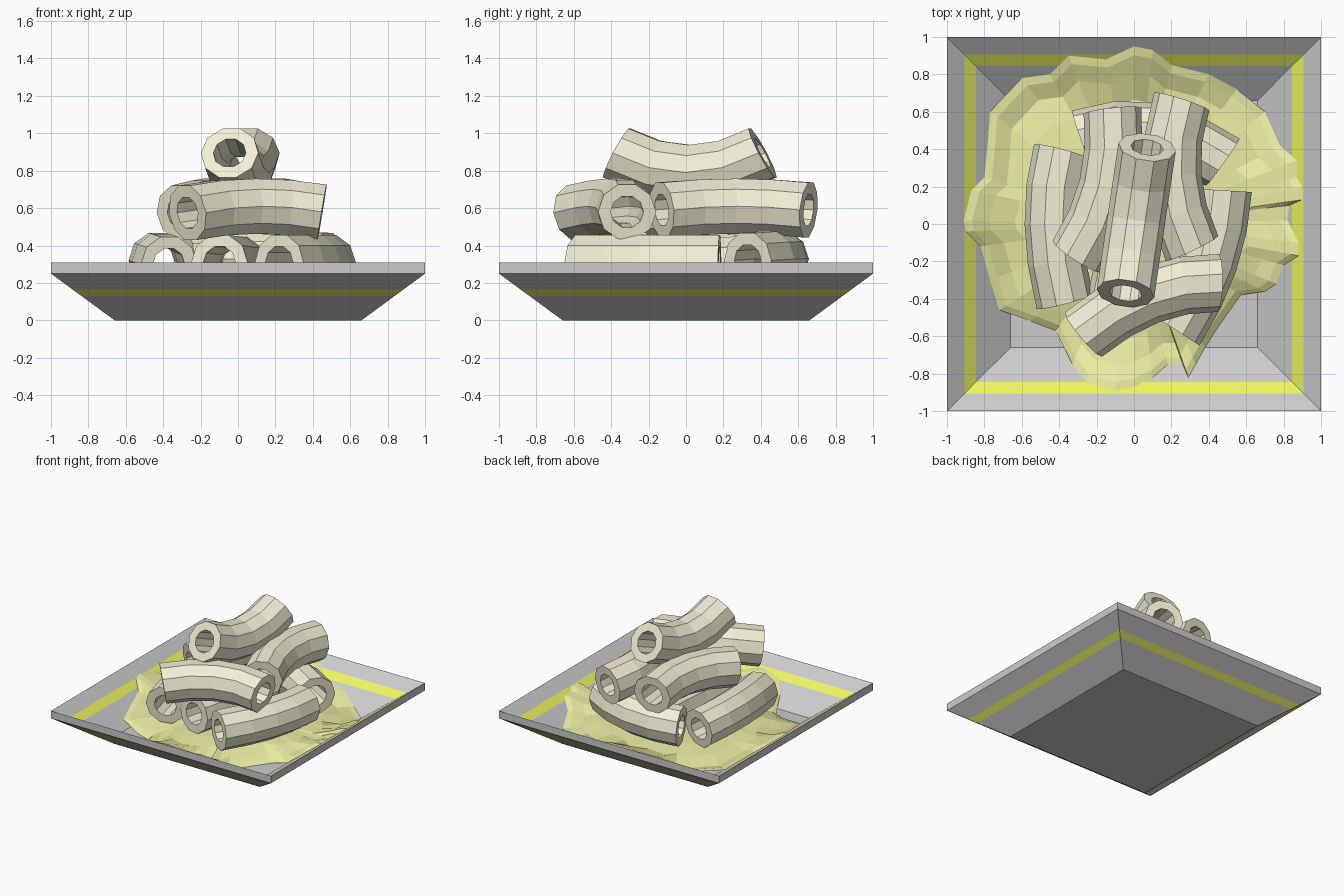
import bpy, math
from mathutils import Vector

if "Cube" in bpy.data.objects:
    bpy.data.objects.remove(bpy.data.objects["Cube"])


def material(name, color):
    m = bpy.data.materials.new(name)
    m.diffuse_color = (*color, 1)
    m.use_nodes = True
    m.node_tree.nodes["Principled BSDF"].inputs["Base Color"].default_value = m.diffuse_color
    return m


def mesh_object(name, verts, faces, mats=()):
    me = bpy.data.meshes.new(name)
    me.from_pydata(verts, [], faces)
    for m in mats:
        me.materials.append(m)
    ob = bpy.data.objects.new(name, me)
    bpy.context.collection.objects.link(ob)
    return ob


grey = material("plate_grey", (0.8, 0.8, 0.8))
yellow = material("stripe_yellow", (0.85, 0.92, 0.12))
pasta = material("pasta", (0.88, 0.86, 0.66))
cheese = material("sauce", (0.82, 0.84, 0.36))

# Square plate: (half width, z) profile from the underside over the rim to the floor
profile = [(0.66, 0), (0.837, 0.13), (0.885, 0.165), (1, 0.25), (1, 0.31),
           (0.905, 0.24), (0.845, 0.196), (0.66, 0.06)]
verts = [(sx * h, sy * h, z) for h, z in profile
         for sx, sy in ((-1, -1), (1, -1), (1, 1), (-1, 1))]
faces, slots = [(3, 2, 1, 0)], [0]
for r in range(len(profile) - 1):
    for i in range(4):
        j = (i + 1) % 4
        faces.append((r * 4 + i, r * 4 + j, r * 4 + 4 + j, r * 4 + 4 + i))
        slots.append(1 if r in (1, 5) else 0)
n = 4 * (len(profile) - 1)
faces.append((n, n + 1, n + 2, n + 3))
slots.append(0)
plate = mesh_object("plate", verts, faces, (grey, yellow))
for p, s in zip(plate.data.polygons, slots):
    p.material_index = s


# Sauce puddle: ragged outline draped over the plate
def plate_z(x, y):
    return 0.06 + max(0, max(abs(x), abs(y)) - 0.66) * 0.735


outline = [(.78, .42), (.87, .34), (.87, .25), (.9, .2), (.9, .13), (.83, .1), (.82, .02),
           (.88, -.1), (.88, -.17), (.8, -.22), (.76, -.32), (.7, -.36), (.57, -.38),
           (.45, -.55), (.38, -.66), (.33, -.75), (.29, -.82), (.26, -.75), (.18, -.75),
           (.1, -.82), (0, -.87), (-.1, -.89), (-.25, -.85), (-.33, -.75), (-.42, -.57),
           (-.55, -.52), (-.72, -.46), (-.77, -.3), (-.82, -.12), (-.9, -.04), (-.91, .02),
           (-.87, .18), (-.8, .25), (-.78, .45), (-.77, .6), (-.6, .78), (-.45, .8),
           (-.35, .9), (-.15, .88), (0, .95), (.1, .93), (.2, .85), (.4, .8), (.55, .72), (.7, .6)]
outline.reverse()
rings = [(1, 0.004), (0.95, 0.03), (0.85, 0.055), (0.7, 0.085), (0.5, 0.1)]
count = len(outline)
verts, faces = [], []
for s, lift in rings:
    for x, y in outline:
        verts.append((x * s, y * s, plate_z(x * s, y * s) + lift))
for r in range(len(rings) - 1):
    for i in range(count):
        j = (i + 1) % count
        faces.append((r * count + i, r * count + j, (r + 1) * count + j, (r + 1) * count + i))
verts.append((0, 0, 0.17))
last = (len(rings) - 1) * count
faces += [(last + i, last + (i + 1) % count, len(verts) - 1) for i in range(count)]
mesh_object("sauce", verts, faces, (cheese,))


# Bent hollow pasta tube running through three points
def pasta_tube(name, a, mid, b, outer=0.155, inner=0.088, sides=10, steps=4):
    a, mid, b = Vector(a), Vector(mid), Vector(b)
    c = 2 * mid - (a + b) / 2
    verts, faces = [], []

    def ring(t, radius):
        p = (1 - t) ** 2 * a + 2 * t * (1 - t) * c + t * t * b
        d = ((1 - t) * (c - a) + t * (b - c)).normalized()
        side = d.cross(Vector((0, 0, 1))).normalized()
        up = side.cross(d)
        for k in range(sides):
            w = math.tau * k / sides
            verts.append(p + radius * (math.cos(w) * side + math.sin(w) * up))

    for i in range(steps + 1):
        ring(i / steps, outer)
    for i in range(steps, -1, -1):
        ring(i / steps, inner)
    total = 2 * steps + 2
    for r in range(total):
        q = (r + 1) % total
        for k in range(sides):
            m = (k + 1) % sides
            faces.append((r * sides + k, q * sides + k, q * sides + m, r * sides + m))
    mesh_object(name, verts, faces, (pasta,))


tubes = {
    # bottom layer
    "pasta_low_left": ((-.385, .385, .30), (-.43, 0, .32), (-.37, -.415, .30)),
    "pasta_low_right": ((.475, .18, .31), (.40, -.2, .31), (.22, -.565, .31)),
    "pasta_low_back": ((-.28, .46, .32), (.1, .495, .33), (.475, .33, .32)),
    "pasta_low_middle": ((-.10, -.43, .31), (-.03, -.05, .30), (0, .33, .30)),
    # middle layer
    "pasta_mid_front": ((-.27, -.59, .575), (.08, -.38, .61), (.45, -.315, .58)),
    "pasta_mid_left": ((-.115, .605, .59), (-.14, .2, .61), (-.305, -.175, .575)),
    "pasta_mid_right": ((.255, .655, .59), (.205, .26, .61), (.31, -.13, .59)),
    # top piece, sagging in the middle
    "pasta_top": ((-.045, -.37, .895), (.012, .02, .79), (.07, .41, .895)),
}
for name, (a, mid, b) in tubes.items():
    pasta_tube(name, a, mid, b)
